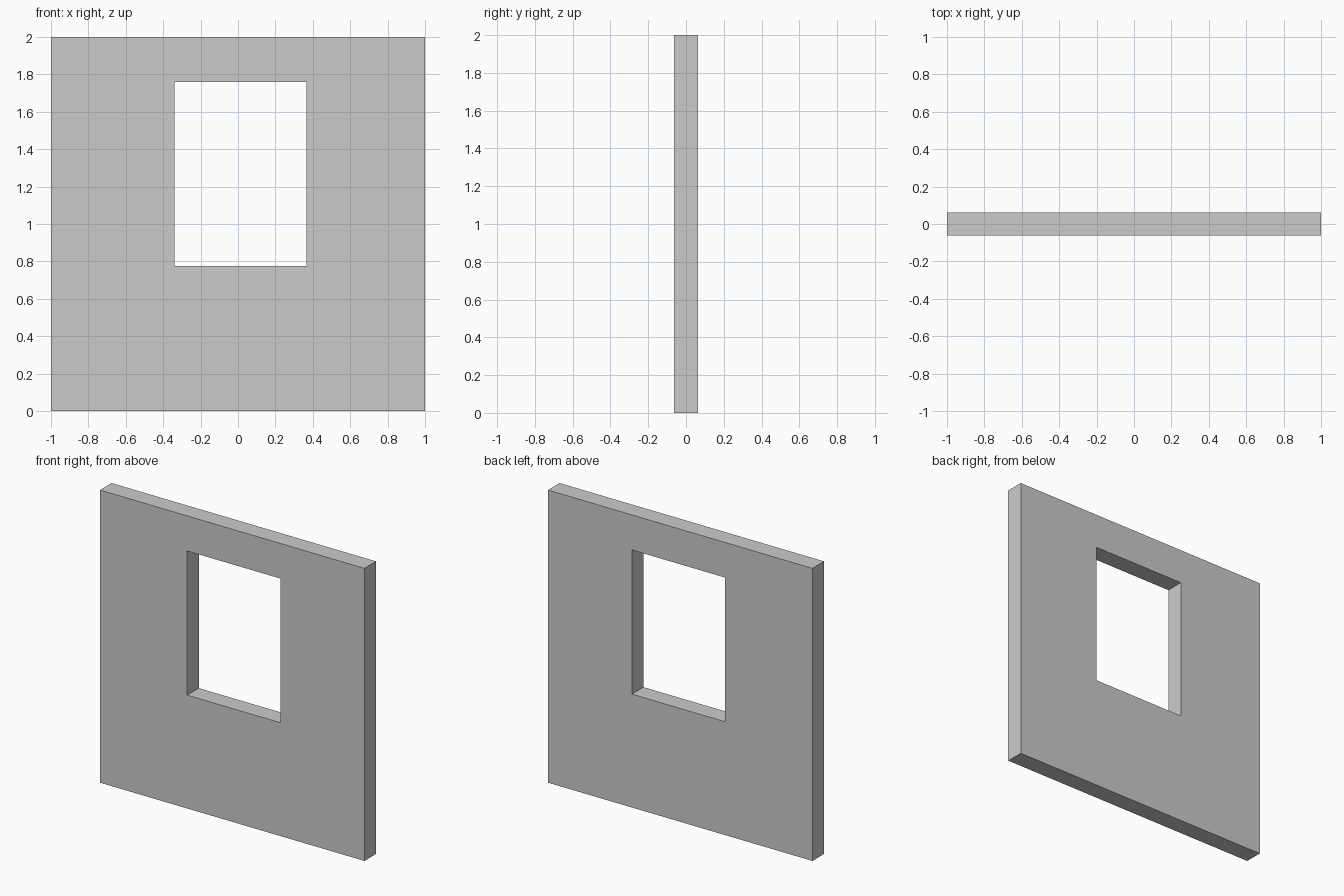
import bpy, bmesh

if "Cube" in bpy.data.objects:
    bpy.data.objects.remove(bpy.data.objects["Cube"])

HALF_DEPTH = 0.0625


def rectangle(x0, x1, z0, z1):
    return [(x0, z0), (x1, z0), (x1, z1), (x0, z1)]


# Wall outline and window opening, seen from the front
outer = rectangle(-1.0, 1.0, 0.0, 2.0)
opening = rectangle(-0.34, 0.365, 0.775, 1.76)

bm = bmesh.new()


def ring(points, y):
    return [bm.verts.new((x, y, z)) for x, z in points]


# Four rings around the solid: front outer, front opening, back opening, back outer
rings = [ring(outer, -HALF_DEPTH), ring(opening, -HALF_DEPTH),
         ring(opening, HALF_DEPTH), ring(outer, HALF_DEPTH)]

# Bridge each ring to the next: front face, window reveal, back face, outer edge
for a, b in zip(rings, rings[1:] + rings[:1]):
    for i in range(4):
        j = (i + 1) % 4
        bm.faces.new((a[i], a[j], b[j], b[i]))

bmesh.ops.recalc_face_normals(bm, faces=bm.faces)

mesh = bpy.data.meshes.new("window_wall")
bm.to_mesh(mesh)
bm.free()
wall = bpy.data.objects.new("window_wall", mesh)
bpy.context.collection.objects.link(wall)
